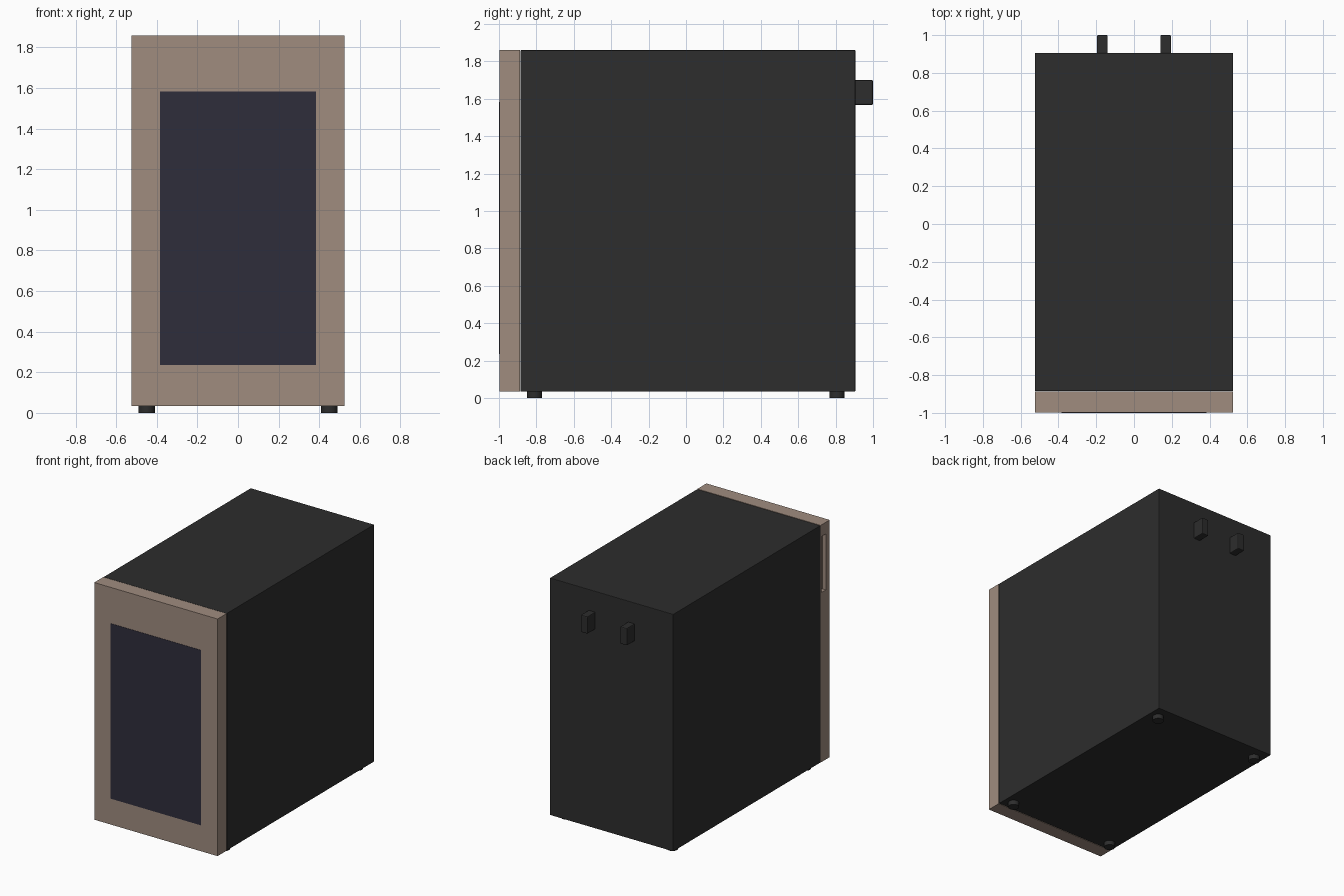
import bpy
import bmesh
from mathutils import Vector

default = bpy.data.objects.get("Cube")
if default:
    bpy.data.objects.remove(default, do_unlink=True)


def material(name, rgb):
    mat = bpy.data.materials.new(name)
    mat.use_nodes = True
    mat.diffuse_color = (*rgb, 1)
    mat.node_tree.nodes["Principled BSDF"].inputs["Base Color"].default_value = (*rgb, 1)
    return mat


BLACK = material("cabinet black", (0.026, 0.026, 0.026))
BRONZE = material("door bronze", (0.35, 0.262, 0.212))
GLASS = material("dark glass", (0.028, 0.026, 0.044))


def finish(name, bm, mat, bevel=0):
    mesh = bpy.data.meshes.new(name)
    bm.to_mesh(mesh)
    bm.free()
    mesh.materials.append(mat)
    obj = bpy.data.objects.new(name, mesh)
    bpy.context.collection.objects.link(obj)
    if bevel:
        mod = obj.modifiers.new("edge", 'BEVEL')
        mod.width = bevel
        mod.segments = 2
    return obj


def box(name, low, high, mat, bevel=0):
    low, high = Vector(low), Vector(high)
    bm = bmesh.new()
    bmesh.ops.create_cube(bm, size=1)
    bmesh.ops.scale(bm, vec=high - low, verts=bm.verts)
    bmesh.ops.translate(bm, vec=(low + high) / 2, verts=bm.verts)
    return finish(name, bm, mat, bevel)


W, BASE, TOP = 0.525, 0.035, 1.86

# Cabinet body and door
box("cabinet", (-W, -0.885, BASE), (W, 0.905, TOP), BLACK, 0.003)
door = box("door", (-W, -0.998, BASE), (W, -0.888, TOP), BRONZE)

# Grip recess in the hinge-free edge of the door
cutter = box("grip_cutter", (-W - 0.05, -0.95, 1.34), (-W + 0.03, -0.9, 1.77), BRONZE)
cutter.hide_render = True
cut = door.modifiers.new("grip", 'BOOLEAN')
cut.object = cutter
cut.operation = 'DIFFERENCE'
cut.solver = 'EXACT'
bpy.context.view_layer.objects.active = door
bpy.ops.object.modifier_apply(modifier=cut.name)
bpy.data.objects.remove(cutter, do_unlink=True)

# Glass pane, practically flush with the door
box("door_glass", (-0.385, -1.0, 0.235), (0.385, -0.996, 1.583), GLASS)

# Rear wall spacers
for side, x in (("right", -0.168), ("left", 0.168)):
    box(f"rear_spacer_{side}", (x - 0.029, 0.9, 1.567), (x + 0.029, 1.0, 1.7), BLACK, 0.007)

# Round feet
for side, x in (("right", -0.45), ("left", 0.45)):
    for end, y in (("front", -0.81), ("back", 0.807)):
        bm = bmesh.new()
        bmesh.ops.create_cone(bm, cap_ends=True, segments=24, radius1=0.04,
                              radius2=0.04, depth=0.04)
        bmesh.ops.translate(bm, vec=(x, y, 0.02), verts=bm.verts)
        foot = finish(f"foot_{end}_{side}", bm, BLACK)
        bpy.ops.object.select_all(action='DESELECT')
        foot.select_set(True)
        bpy.context.view_layer.objects.active = foot
        bpy.ops.object.shade_smooth_by_angle()
